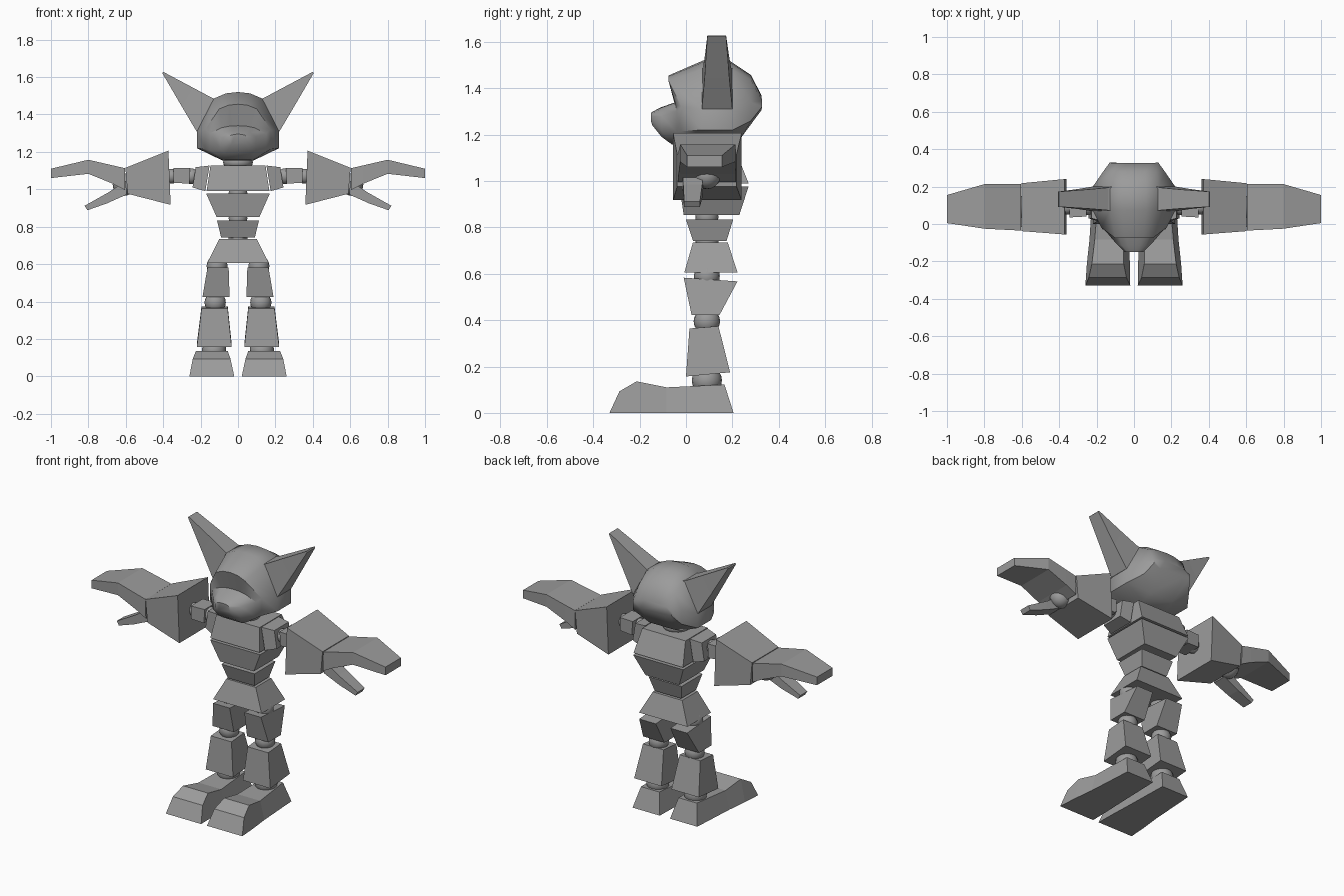
import bpy, bmesh, math
from mathutils import Vector

if "Cube" in bpy.data.objects:
    bpy.data.objects.remove(bpy.data.objects["Cube"], do_unlink=True)

GREY = bpy.data.materials.new("plain grey")
GREY.use_nodes = True
GREY.diffuse_color = (0.33, 0.33, 0.33, 1)
GREY.node_tree.nodes["Principled BSDF"].inputs["Base Color"].default_value = (0.33, 0.33, 0.33, 1)
AXIS_Y = 0.09


def finish(name, bm, mirror=False, smooth=None):
    bmesh.ops.recalc_face_normals(bm, faces=bm.faces)
    mesh = bpy.data.meshes.new(name)
    bm.to_mesh(mesh)
    bm.free()
    mesh.materials.append(GREY)
    obj = bpy.data.objects.new(name, mesh)
    bpy.context.collection.objects.link(obj)
    if smooth:
        bpy.ops.object.select_all(action="DESELECT")
        obj.select_set(True)
        bpy.context.view_layer.objects.active = obj
        bpy.ops.object.shade_smooth_by_angle(angle=math.radians(smooth))
    if mirror:
        mod = obj.modifiers.new("Mirror", "MIRROR")
        mod.use_axis[0] = True
        mod.use_mirror_merge = False
    return obj


def loft(name, rings, mirror=False, smooth=None):
    """Skin a row of closed rings and cap both ends."""
    bm = bmesh.new()
    rows = [[bm.verts.new(p) for p in ring] for ring in rings]
    n = len(rows[0])
    for a, b in zip(rows, rows[1:]):
        for i in range(n):
            j = (i + 1) % n
            bm.faces.new((a[i], a[j], b[j], b[i]))
    bm.faces.new(rows[0])
    bm.faces.new(rows[-1])
    return finish(name, bm, mirror, smooth)


def level(x0, x1, y0, y1, z0, z1=None):
    """Rectangle lying flat; z may differ between front and back."""
    z1 = z0 if z1 is None else z1
    return [(x0, y0, z0), (x1, y0, z0), (x1, y1, z1), (x0, y1, z1)]


def upright(xl, xh, y0, y1, zl, zh):
    """Rectangle standing across the arm; x may differ between bottom and top."""
    return [(xl, y0, zl), (xl, y1, zl), (xh, y1, zh), (xh, y0, zh)]


def joint(name, x, z, r, mirror=True, squash=1.0, y=AXIS_Y):
    bm = bmesh.new()
    bmesh.ops.create_uvsphere(bm, u_segments=16, v_segments=10, radius=r)
    bmesh.ops.scale(bm, vec=(1, 1, squash), verts=bm.verts)
    bmesh.ops.translate(bm, vec=Vector((x, y, z)), verts=bm.verts)
    return finish(name, bm, mirror, 60)


# Torso blocks
loft("chest", [level(-.168, .168, -.03, .27, .99), level(-.147, .147, .0, .215, 1.127)])
loft("abdomen", [level(-.115, .115, -.01, .23, .853), level(-.17, .17, -.028, .27, .977)])
loft("waist", [level(-.09, .09, .03, .175, .742), level(-.112, .112, .0, .203, .833)])
loft("pelvis", [level(-.165, .165, -.007, .222, .606), level(-.1, .1, .03, .18, .735)])
joint("neck", 0, 1.145, .08, False, .6)
joint("chest_joint", 0, .98, .05, False)
joint("waist_joint", 0, .845, .05, False)
joint("pelvis_joint", 0, .738, .05, False)


# Head: rings from muzzle to back, each with its own top and side depth
def head_ring(y_top, y_side, y_low, z_top, w_top, z_top_side, w, z_up, z_low, w_low, z_bot):
    half = [(w_top, y_top, z_top_side), (w, y_side, z_up), (w, y_side, z_low), (w_low, y_low, z_bot)]
    mid = (w_top * .5, y_top, z_top - .2 * (z_top - z_top_side))
    right = [mid] + half
    return [(0, y_top, z_top)] + right + [(-x, y, z) for x, y, z in reversed(right)]


loft("head", [
    head_ring(-.15, -.15, -.145, 1.295, .035, 1.29, .05, 1.28, 1.255, .035, 1.24),
    head_ring(-.115, -.105, -.105, 1.315, .065, 1.305, .095, 1.28, 1.215, .065, 1.19),
    head_ring(-.045, -.04, -.06, 1.34, .085, 1.33, .15, 1.30, 1.21, .07, 1.157),
    head_ring(-.075, -.02, -.04, 1.455, .1, 1.43, .175, 1.32, 1.215, .08, 1.155),
    head_ring(.075, .07, .07, 1.52, .13, 1.485, .22, 1.31, 1.22, .085, 1.155),
    head_ring(.19, .2, .18, 1.517, .13, 1.485, .22, 1.31, 1.22, .085, 1.16),
    head_ring(.28, .28, .24, 1.457, .12, 1.435, .165, 1.34, 1.26, .08, 1.19),
    head_ring(.325, .328, .325, 1.37, .09, 1.365, .13, 1.345, 1.32, .08, 1.305),
], smooth=50)

# Ears: tapering wedges on the sides of the head
loft("ear", [
    [(.12, .07, 1.485), (.12, .2, 1.485), (.2, .2, 1.31), (.2, .07, 1.31)],
    [(.135, .073, 1.487), (.135, .195, 1.487), (.222, .2, 1.31), (.222, .068, 1.31)],
    [(.24, .082, 1.543), (.24, .185, 1.543), (.3, .187, 1.442), (.3, .08, 1.442)],
    [(.4, .092, 1.628), (.4, .173, 1.628), (.405, .173, 1.622), (.405, .092, 1.622)],
], mirror=True)

# Arms
loft("shoulder", [upright(.175, .152, .01, .18, .99, 1.127), upright(.243, .226, .03, .17, 1.01, 1.118)], True)
joint("shoulder_joint", .25, 1.07, .042)
loft("upper_arm", [upright(.26, .255, .04, .155, 1.03, 1.115), upright(.345, .345, .035, .15, 1.035, 1.115)], True)
joint("elbow", .355, 1.07, .04)
loft("forearm", [upright(.36, .372, -.056, .24, .917, 1.207), upright(.59, .602, -.038, .218, .976, 1.115)], True)
joint("wrist", .61, 1.025, .06)
loft("hand", [
    upright(.603, .605, -.035, .215, .995, 1.113),
    upright(.67, .67, -.032, .215, 1.03, 1.128),
    upright(.8, .8, -.025, .213, 1.083, 1.158),
    upright(1, 1, .005, .155, 1.06, 1.11),
], True)
loft("thumb", [
    upright(.595, .6, -.015, .075, .972, 1.045),
    upright(.7, .69, -.012, .07, .925, .985),
    upright(.805, .82, -.008, .06, .888, .912),
], True)

# Legs
joint("hip", .112, .59, .056)
loft("thigh", [level(.045, .19, .024, .145, .423), level(.05, .163, -.01, .222, .583, .567)], True)
joint("knee", .122, .395, .057)
loft("shin", [level(.034, .22, .0, .19, .157, .175), level(.055, .195, .015, .14, .364, .374)], True)
joint("ankle", .128, .14, .065)


# Feet: cross-sections from toe to heel
def foot_ring(y, z, outer, inner, outer_top, inner_top, y_low=None):
    y_low = y if y_low is None else y_low
    return [(inner, y_low, 0), (outer, y_low, 0), (outer_top, y, z), (inner_top, y, z)]


loft("foot", [
    foot_ring(-.287, .093, .26, .02, .242, .04, -.33),
    foot_ring(-.213, .136, .252, .022, .225, .055),
    foot_ring(-.084, .11, .238, .027, .21, .055),
    foot_ring(.166, .122, .22, .035, .19, .065, .205),
], True)
